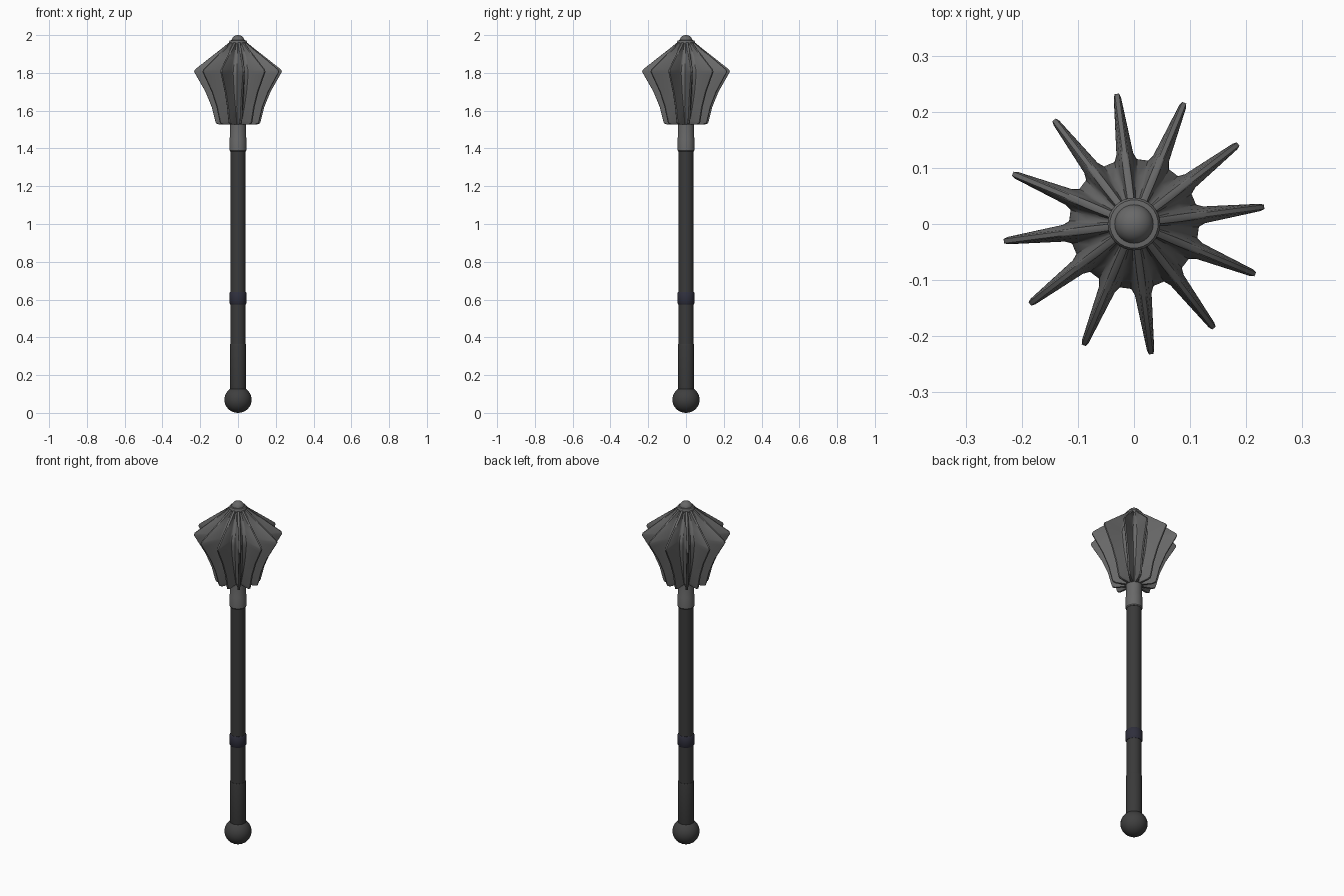
import bpy, bmesh, math
from mathutils import Matrix, Vector

cube = bpy.data.objects.get("Cube")
if cube:
    bpy.data.objects.remove(cube, do_unlink=True)


def material(name, colour):
    m = bpy.data.materials.new(name)
    m.use_nodes = True
    m.diffuse_color = (*colour, 1)
    m.node_tree.nodes["Principled BSDF"].inputs["Base Color"].default_value = (*colour, 1)
    return m


steel = material("grey steel", (0.14, 0.14, 0.14))
grip = material("dark grip", (0.042, 0.042, 0.042))
pommel_black = material("pommel charcoal", (0.05, 0.05, 0.05))
band_black = material("blue black band", (0.028, 0.028, 0.045))


def finish(name, bm, mat, angle=35):
    bmesh.ops.recalc_face_normals(bm, faces=bm.faces)
    mesh = bpy.data.meshes.new(name)
    bm.to_mesh(mesh)
    bm.free()
    obj = bpy.data.objects.new(name, mesh)
    mesh.materials.append(mat)
    bpy.context.collection.objects.link(obj)
    bpy.ops.object.select_all(action='DESELECT')
    obj.select_set(True)
    bpy.context.view_layer.objects.active = obj
    bpy.ops.object.shade_smooth_by_angle(angle=math.radians(angle))
    return obj


def loft(name, rings, mat, angle=35):
    """Bridge equal-length rings of points and cap both ends."""
    bm = bmesh.new()
    loops = [[bm.verts.new(p) for p in ring] for ring in rings]
    n = len(loops[0])
    for a, b in zip(loops, loops[1:]):
        for i in range(n):
            j = (i + 1) % n
            bm.faces.new((a[i], a[j], b[j], b[i]))
    bm.faces.new(loops[0])
    bm.faces.new(loops[-1])
    return finish(name, bm, mat, angle)


def turned(name, profile, mat, sides=32):
    """Solid of revolution from (radius, height) pairs."""
    rings = [[(r * math.cos(math.tau * i / sides), r * math.sin(math.tau * i / sides), z)
              for i in range(sides)] for r, z in profile]
    return loft(name, rings, mat)


def ball(name, radius, z, height, mat):
    bm = bmesh.new()
    bmesh.ops.create_uvsphere(bm, u_segments=32, v_segments=18, radius=radius)
    bmesh.ops.transform(bm, verts=bm.verts, matrix=Matrix.Translation((0, 0, z))
                        @ Matrix.Diagonal((1, 1, height / radius, 1)))
    return finish(name, bm, mat, 60)


# Handle: pommel, shaft, lower wrap and band
ball("pommel", 0.072, 0.07, 0.07, pommel_black)
turned("shaft", [(0.04, 0.11), (0.04, 1.39)], grip)
turned("lower_grip", [(0.041, 0.12), (0.043, 0.13), (0.043, 0.355), (0.041, 0.365)], grip)
turned("grip_band", [(0.041, 0.575), (0.0445, 0.58), (0.0445, 0.635), (0.041, 0.64)], band_black)

# Steel collar under the head
turned("collar", [(0.041, 1.385), (0.045, 1.39), (0.045, 1.45), (0.043, 1.46),
                  (0.043, 1.54)], steel)

# Flanged head: twelve tapering blades around a lens-shaped core
BLADES = 12
# height, blade reach, core radius, blade half thickness at its root
sections = [(1.528, 0.104, 0.042, 0.006),
            (1.533, 0.116, 0.044, 0.008),
            (1.545, 0.121, 0.050, 0.010),
            (1.62, 0.140, 0.078, 0.012),
            (1.70, 0.173, 0.100, 0.014),
            (1.79, 0.225, 0.114, 0.015),
            (1.806, 0.234, 0.114, 0.015),
            (1.818, 0.229, 0.112, 0.015),
            (1.88, 0.150, 0.085, 0.0125),
            (1.93, 0.085, 0.055, 0.010),
            (1.965, 0.042, 0.036, 0.007)]


def blade_ring(z, reach, core, root):
    depth = reach - core
    tip = min(0.0065, root * 0.8)
    half = [(core, -root - 0.005), (core + depth * 0.1, -root),
            (reach - depth * 0.06, -tip), (reach, -tip * 0.6)]
    outline = half + [(r, -w) for r, w in reversed(half)]
    ring = []
    for k in range(BLADES):
        a = math.radians(7.5) + math.tau * k / BLADES
        u, v = Vector((math.cos(a), math.sin(a), 0)), Vector((-math.sin(a), math.cos(a), 0))
        if core < 0.06:      # keep neighbouring roots apart where the core is slim
            limit = core * math.tan(math.pi / BLADES) * 0.92
        else:
            limit = 1
        for r, w in outline:
            w = max(-limit, min(limit, w))
            ring.append(u * r + v * w + Vector((0, 0, z)))
    return ring


loft("flanged_head", [blade_ring(*s) for s in sections], steel, 32)

# Top cap and finial
turned("cap_disc", [(0.040, 1.945), (0.047, 1.955), (0.047, 1.966), (0.043, 1.972),
                    (0.036, 1.973)], steel)
ball("finial", 0.035, 1.967, 0.033, steel)
